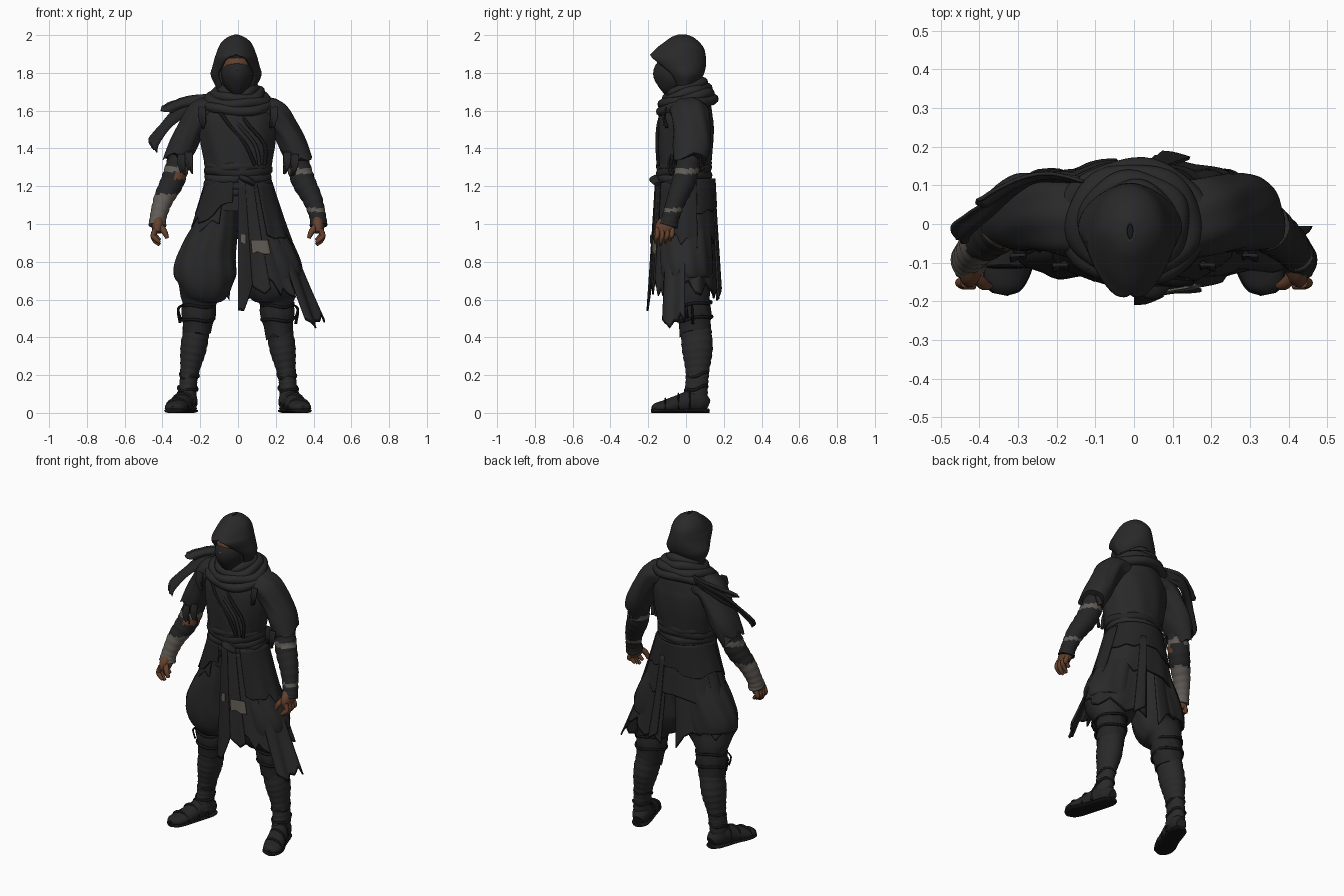
import bpy, bmesh, random
from math import sin, cos, pi, radians
from mathutils import Vector

random.seed(7)
if "Cube" in bpy.data.objects:
    bpy.data.objects.remove(bpy.data.objects["Cube"], do_unlink=True)


def material(name, r, g, b):
    m = bpy.data.materials.new(name)
    m.use_nodes = True
    m.diffuse_color = (r, g, b, 1)
    bsdf = m.node_tree.nodes["Principled BSDF"]
    bsdf.inputs["Base Color"].default_value = (r, g, b, 1)
    bsdf.inputs["Roughness"].default_value = 0.9
    return m


CLOTH = material("charcoal cloth", .022, .022, .023)
DARK = material("dark cloth", .018, .018, .019)
BLACK = material("black trim", .008, .008, .009)
SKIN = material("brown skin", .13, .054, .026)
LINEN = material("grey linen", .118, .106, .092)
Y, Z = Vector((0, 1, 0)), Vector((0, 0, 1))


def grid(name, rows, mats, wrap=False, loop=False, caps=False, thick=0, rule=None, edge=False):
    """Mesh from rows of points, optionally wrapped, looped, capped, thickened or hemmed."""
    bm = bmesh.new()
    vs = [[bm.verts.new(p) for p in row] for row in rows]
    n, m = len(vs), len(vs[0])
    for i in range(n if loop else n - 1):
        for j in range(m if wrap else m - 1):
            a, b, k = vs[i], vs[(i + 1) % n], (j + 1) % m
            f = bm.faces.new((a[j], a[k], b[k], b[j]))
            f.material_index = int(edge and i == n - 2)
    if caps:
        bm.faces.new(vs[0])
        bm.faces.new(vs[-1])
    bmesh.ops.remove_doubles(bm, verts=bm.verts, dist=.0001)
    bmesh.ops.recalc_face_normals(bm, faces=bm.faces)
    for f in bm.faces:
        f.smooth = True
        if rule:
            f.material_index = rule(f.calc_center_median())
    mesh = bpy.data.meshes.new(name)
    bm.to_mesh(mesh)
    bm.free()
    mesh.set_sharp_from_angle(angle=radians(50))
    for mat in mats:
        mesh.materials.append(mat)
    ob = bpy.data.objects.new(name, mesh)
    bpy.context.collection.objects.link(ob)
    if thick:
        mod = ob.modifiers.new("thickness", "SOLIDIFY")
        mod.thickness = thick
        mod.offset = 0
    return ob


def teeth(count, size):
    """Ragged hem offsets: random peaks joined by straight tears."""
    keys = [random.uniform(-size, size) for _ in range(count // 3 + 2)]
    return [keys[j // 3] + (keys[j // 3 + 1] - keys[j // 3]) * (j % 3) / 3 for j in range(count)]


def spline(rows, k):
    """Catmull-Rom through rows of numbers."""
    out, n = [], len(rows)
    for i in range(n - 1):
        a, b, c, d = rows[max(i - 1, 0)], rows[i], rows[i + 1], rows[min(i + 2, n - 1)]
        for t in (s / k for s in range(k)):
            out.append([.5 * (2 * q + (r - p) * t + (2 * p - 5 * q + 4 * r - s) * t * t
                              + (3 * q - p - 3 * r + s) * t ** 3) for p, q, r, s in zip(a, b, c, d)])
    return out + [list(rows[-1])]


def tube(name, rows, mats, n=32, k=5, ref=Y, loop=False, shape=None, hem=0, rule=None, floor=None):
    """Elliptical sweep; each row is x, y, z and two radii."""
    rows = rows if loop else spline(rows, k)
    c, out, count, jag = [Vector(r[:3]) for r in rows], [], len(rows), teeth(n, hem)
    for i, r in enumerate(rows):
        t = c[(i + 1) % count] - c[i - 1] if loop else c[min(i + 1, count - 1)] - c[max(i - 1, 0)]
        t.normalize()
        u = ref.cross(t).normalized()
        v, s, ring = t.cross(u), i / (count - 1), []
        for j in range(n):
            a = 2 * pi * j / n
            f = shape(s, a) if shape else 1
            p = c[i] + u * r[3] * f * cos(a) + v * r[4] * f * sin(a) + t * jag[j] * s ** 4
            if floor is not None:
                p.z = max(p.z, floor)
            ring.append(p)
        out.append(ring)
    return grid(name, out, mats, wrap=True, loop=loop, caps=not loop, rule=rule)


def ring(name, x, y, z, rx, ry, thick, tall, mat, dip=0, n=48):
    rows = [(x + rx * cos(a), y + ry * sin(a), z + dip * sin(a) + .006 * sin(3 * a + z * 90),
             thick * (1 + .15 * sin(5 * a + z * 70)), tall) for a in (2 * pi * i / n for i in range(n))]
    return tube(name, rows, [mat], n=12, ref=Z, loop=True)


def strip(name, rows, mat, jag=.02, cols=10):
    """Ragged cloth strip; each row is a left point and a right point."""
    pts, out, rnd = spline(rows, 5), [], teeth(cols, jag)
    down = (Vector(rows[-1][:3]) - Vector(rows[-2][:3])).normalized()
    for i, r in enumerate(pts):
        a, b, t = Vector(r[:3]), Vector(r[3:]), i / (len(pts) - 1)
        a = a.lerp(b, random.uniform(0, .1) * t)
        out.append([a.lerp(b, j / (cols - 1)) + Y * .01 * sin(j * .8) * t
                    + down * rnd[j] * t ** 4 for j in range(cols)])
    return grid(name, out, [mat, BLACK], thick=.008)


def skirt(name, start, end, top, hem0, hem1, out, mat, jag=.03, cols=25, thick=.009, trim=BLACK):
    """Flared, folded sector around the hips; zero degrees is the front, ninety its left."""
    hems = [hem0 + (hem1 - hem0) * j / (cols - 1) + r for j, r in enumerate(teeth(cols, jag))]
    rows = []
    for t in [.98 * i / 13 for i in range(14)] + [1]:
        row = []
        for j, h in enumerate(hems):
            a = radians(start + (end - start) * j / (cols - 1))
            z = top + (h - top) * t
            d = 1.2 - z
            fold = 1 + .05 * max(d, 0) * sin(a * 13 + d * 2)
            rx, ry = .165 + .3 * d + .1 * d * d + out, .14 + .055 * d + out
            row.append((rx * fold * sin(a), -ry * fold * cos(a), z))
        rows.append(row)
    return grid(name, rows, [mat, trim], thick=thick, edge=True)


def mirrored(rows, s):
    return [(s * r[0],) + tuple(r[1:]) for r in rows]


def wrapped(bands):
    return lambda t, a: 1 + .07 * abs(sin(pi * bands * t + .5 * sin(a)))


def draped(count, amount):
    return lambda t, a: 1 + amount * sin(count * a + 7 * t) * sin(pi * min(t + .15, 1))


# Torso with soft folds, neck hidden under the scarf
tube("tunic", [(0, 0, 1.08, .18, .135), (0, -.01, 1.22, .163, .138), (0, -.01, 1.32, .178, .145),
               (0, -.005, 1.45, .2, .152), (0, 0, 1.56, .205, .145), (0, .01, 1.64, .16, .12),
               (0, .0, 1.72, .075, .075)], [CLOTH], n=56, shape=draped(9, .018))
for x, mat in ((0, BLACK), (.05, DARK), (.1, BLACK)):
    tube("tunic_lapel", [(-.12 + x, -.11, 1.63, .01, .009), (-.05 + x, -.146, 1.53, .01, .009),
                         (.04 + x, -.153, 1.42, .01, .009), (.09 + x * .5, -.147, 1.31, .01, .009)],
         [mat], n=10)
for i, z in enumerate((1.18, 1.215, 1.25, 1.285, 1.315)):
    ring("waist_wrap", 0, -.01, z, .166 + .004 * (i % 2), .136, .012, .023, DARK if i % 2 else CLOTH, .012)
tube("belt_knot", [(.01, -.155, 1.25, .02, .012), (.045, -.16, 1.235, .035, .018),
                   (.085, -.15, 1.21, .02, .012)], [DARK], n=14, ref=Z)

# Hood with an open front under a pointed brim: height, front, back, half width, opening
hood = [(1.68, -.055, .05, .08, 60), (1.74, -.08, .06, .108, 58), (1.79, -.115, .088, .13, 56),
        (1.835, -.16, .1, .12, 46), (1.865, -.188, .101, .112, 38), (1.885, -.194, .1, .107, 24),
        (1.9, -.18, .098, .101, 0), (1.93, -.15, .09, .09, 0), (1.96, -.11, .066, .073, 0),
        (1.985, -.075, .035, .042, 0), (1.998, -.04, .0, .008, 0)]
shell = []
for z, front, back, rx, gap in spline(hood, 4):
    gap = radians(gap) if z < 1.897 else 0
    arc = [gap + (2 * pi - 2 * gap) * j / 40 for j in range(41)]
    shell.append([(rx * sin(a) * (1 - .25 * max(cos(a), 0)) - .01, (front + back) / 2
                   - (back - front) / 2 * cos(a), z) for a in arc])
grid("hood", shell, [CLOTH], thick=.01)

# Masked head inside the hood
tube("head", [(-.005, -.03, 1.7, .03, .05), (-.005, -.04, 1.74, .068, .095), (-.005, -.045, 1.8, .082, .11),
              (-.005, -.045, 1.86, .08, .106), (-.005, -.04, 1.91, .06, .075), (-.005, -.03, 1.94, .01, .01)],
     [SKIN, BLACK], rule=lambda c: 0 if 1.8 < c.z < 1.875 and c.y < -.07 else 1)
tube("mask", [(-.005, -.045, 1.7, .04, .07), (-.005, -.052, 1.74, .072, .096), (-.005, -.056, 1.79, .086, .117),
              (-.005, -.05, 1.815, .083, .11)], [DARK], shape=draped(6, .02))
tube("nose", [(-.005, -.145, 1.85, .008, .008), (-.005, -.162, 1.812, .014, .012)], [SKIN], n=10)
for s in (1, -1):
    tube("eye", [(s * .018 - .005, -.15, 1.836, .003, .005), (s * .035 - .005, -.143, 1.838, .006, .007),
                 (s * .052 - .005, -.13, 1.841, .003, .004)], [BLACK], n=10, ref=Z)

# Scarf coils and its two flying tails
for z, rx, ry, thick in ((1.715, .09, .085, .024), (1.69, .118, .105, .028), (1.662, .148, .122, .03),
                         (1.63, .172, .135, .03)):
    ring("scarf_coil", 0, .005, z, rx, ry, thick, .028, CLOTH, .03)
strip("scarf_tail_upper", [(-.13, .11, 1.69, -.13, .1, 1.63), (-.22, .13, 1.685, -.22, .12, 1.63),
                           (-.31, .11, 1.665, -.3, .1, 1.615), (-.42, .05, 1.62, -.36, .06, 1.585)], CLOTH)
strip("scarf_tail_lower", [(-.14, .12, 1.67, -.14, .1, 1.62), (-.25, .13, 1.655, -.24, .11, 1.6),
                           (-.34, .09, 1.61, -.3, .08, 1.555), (-.41, .04, 1.53, -.365, .02, 1.5),
                           (-.47, -.01, 1.45, -.42, -.03, 1.42), (-.455, -.05, 1.4, -.43, -.05, 1.38)], DARK)

# Arms, sleeves, wraps and hands
for s, side in ((1, "left"), (-1, "right")):
    tube(side + "_sleeve", mirrored([(.12, .01, 1.6, .07, .1), (.19, .02, 1.585, .077, .1),
         (.25, .03, 1.5, .072, .098), (.295, .03, 1.41, .074, .1), (.33, .02, 1.335, .066, .088)], s),
         [CLOTH], n=45, hem=.035, shape=draped(7, .035))
    for x, y, z in ((.19, -.105, 1.62), (.26, -.06, 1.38), (.3, -.08, 1.37), (.35, .0, 1.4), (.33, .09, 1.39)):
        w, e = s * (x - .02), s * (x + .02)
        strip(side + "_sleeve_rag", [(w, y, z, e, y, z), (w, y - .012, z - .05, e, y - .01, z - .05),
              (w, y - .005, z - .1, e - s * .015, y, z - .1)], DARK, cols=7)

    def arm_colour(c, s=s):
        if s > 0:
            return 1 if 1.265 < c.z < 1.295 or 1.065 < c.z < 1.085 else 0
        inner = 2 if c.x > -.335 and c.y < .01 else 0
        return 1 if c.z < 1.16 or 1.275 < c.z < 1.305 else inner if 1.235 < c.z < 1.275 else 0

    tube(side + "_forearm_wrap", mirrored([(.29, .03, 1.43, .05, .055), (.315, .015, 1.33, .058, .06),
         (.345, -.01, 1.23, .06, .06), (.395, -.05, 1.13, .05, .05), (.422, -.08, 1.04, .042, .044),
         (.427, -.095, .99, .045, .05)], s), [DARK, LINEN, SKIN], k=9, shape=wrapped(12), rule=arm_colour)
    tube(side + "_palm", mirrored([(.422, -.09, 1.02, .034, .04), (.425, -.11, .985, .032, .052),
         (.428, -.115, .955, .025, .048)], s), [SKIN], n=20)
    for i in range(4):
        y, drop = -.152 + .026 * i, .012 * abs(i - 1)
        tube(side + "_finger", mirrored([(.435, y, .975, .015, .014), (.448, y, .94, .015, .013),
             (.438, y - .006, .912 + drop, .014, .012), (.414, y - .01, .89 + drop, .009, .008)], s), [SKIN], n=10)
    tube(side + "_thumb", mirrored([(.415, -.13, .99, .018, .017), (.39, -.155, .96, .016, .015),
         (.375, -.16, .925, .01, .01)], s), [SKIN], n=10)

# Baggy trousers, bound shins and sandalled feet
for s, side in ((1, "left"), (-1, "right")):
    tube(side + "_trouser", mirrored([(.08, 0, 1.18, .08, .11), (.11, 0, 1.0, .11, .13), (.155, 0, .85, .145, .14),
         (.175, 0, .75, .165, .14), (.182, .005, .68, .148, .13), (.2, .03, .62, .11, .1),
         (.205, .04, .56, .08, .08)], s), [CLOTH], n=48, shape=draped(10, .03))
    tube(side + "_knee_cloth", mirrored([(.205, .04, .6, .085, .082), (.208, .042, .53, .09, .09),
         (.214, .047, .47, .08, .085), (.22, .05, .41, .074, .084)], s), [DARK], n=33, hem=.025, shape=draped(8, .03))
    tube(side + "_shin_wrap", mirrored([(.215, .05, .47, .066, .076), (.236, .06, .34, .066, .078),
         (.256, .06, .22, .048, .06), (.266, .055, .13, .045, .058), (.268, .045, .05, .05, .065)], s),
         [CLOTH], k=10, shape=wrapped(13))
    for x, y, z, r in ((.207, .042, .575, .085), (.211, .045, .5, .086), (.258, .06, .2, .048), (.266, .055, .13, .05)):
        ring(side + "_leg_cord", s * x, y, z, r, r + .008, .007, .008, BLACK, .012, 28)
    for y, dz in ((.0, .05), (.03, .08)):
        strip(side + "_cord_end", [(s * .28, y, .575, s * .292, y, .575), (s * .312, y, .55, s * .322, y, .55),
              (s * .3, y, .55 - dz, s * .31, y, .55 - dz)], BLACK, .01, 4)
    tube(side + "_foot", mirrored([(.255, .115, .04, .03, .03), (.262, .08, .055, .05, .055),
         (.277, .03, .06, .052, .06), (.3, -.04, .045, .054, .05), (.326, -.11, .032, .058, .036),
         (.341, -.155, .028, .048, .026), (.346, -.178, .024, .02, .012)], s), [DARK], n=24, ref=Z, floor=.012)
    tube(side + "_sole", mirrored([(.254, .122, .011, .028, .011), (.262, .08, .011, .052, .014),
         (.3, -.04, .011, .056, .014), (.326, -.11, .011, .062, .014), (.342, -.16, .011, .05, .014),
         (.347, -.182, .011, .02, .011)], s), [BLACK], n=24, ref=Z, floor=0)
    for y, h, w in ((-.11, .07, .054), (-.04, .096, .052), (.02, .12, .051)):
        x = .287 - .33 * y
        tube(side + "_sandal_strap", [(s * x - w, y, .02, .012, .005), (s * x - w * .7, y, h * .8, .012, .005),
             (s * x, y, h, .012, .005), (s * x + w * .7, y, h * .8, .012, .005), (s * x + w, y, .02, .012, .005)],
             [BLACK], n=8)

# Layered ragged coat skirts
skirt("right_hip_flap", -115, -25, 1.22, .8, 1.02, .008, CLOTH)
skirt("right_short_flap", -75, -8, 1.22, 1.0, 1.1, .016, DARK)
skirt("left_front_flap", 10, 52, 1.22, .72, .62, .01, CLOTH, .04)
skirt("left_hip_flap", 35, 110, 1.22, .96, .88, .02, DARK)
skirt("left_long_tail", 52, 88, 1.2, .47, .5, .016, CLOTH, .035, 19)
skirt("centre_tail", 0, 12, 1.24, .52, .66, .022, DARK, .03, 10)
skirt("centre_side_tail", 11, 27, 1.24, .7, .63, .018, CLOTH, .03, 10)
skirt("back_left_panel", 84, 172, 1.22, .66, .62, .0, CLOTH, .05)
skirt("back_right_panel", 187, 262, 1.22, .64, .76, -.006, CLOTH, .045)
skirt("back_upper_tier", 95, 268, 1.22, .93, .88, .008, CLOTH, .03, 46)
skirt("back_top_tier", 80, 285, 1.24, 1.08, 1.06, .014, DARK, .025, 46)
skirt("back_centre_tail", 158, 169, 1.15, .6, .64, .014, CLOTH, .03, 10)

# Sewn linen patches
skirt("large_patch", 14, 33, .915, .85, .84, .028, LINEN, .01, 10, .006, LINEN)
skirt("small_patch", 3, 8, .945, .9, .9, .03, LINEN, .006, 7, .006, LINEN)
